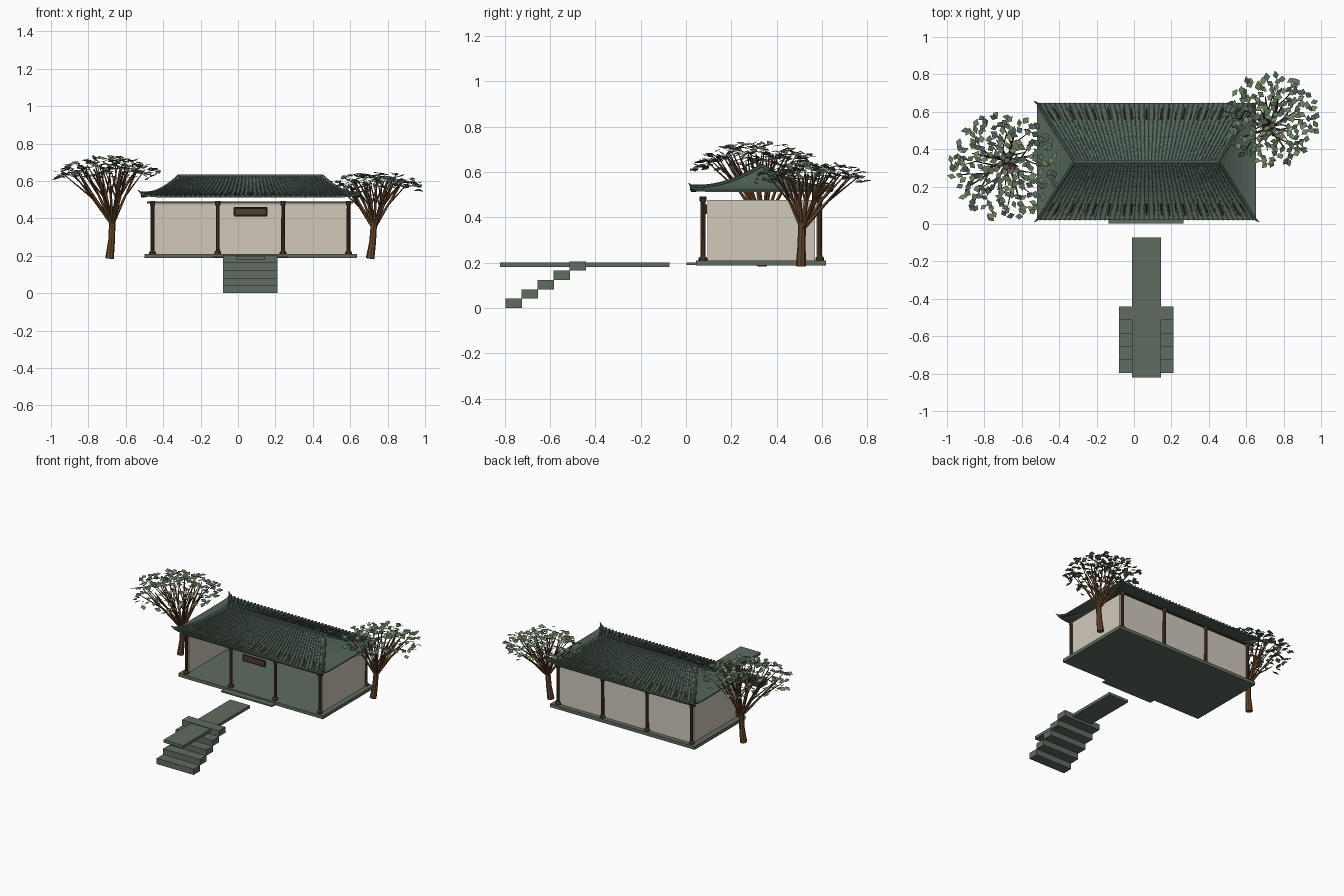
import bpy, bmesh, math, random
from mathutils import Vector, Matrix

if "Cube" in bpy.data.objects:
    bpy.data.objects.remove(bpy.data.objects["Cube"])

random.seed(4)


def mat(name, rgb):
    m = bpy.data.materials.new(name)
    m.diffuse_color = (*rgb, 1)
    m.use_nodes = True
    m.node_tree.nodes["Principled BSDF"].inputs["Base Color"].default_value = m.diffuse_color
    return m


STONE = mat("green_stone", (0.118, 0.15, 0.118))
TILE = mat("roof_tile", (0.088, 0.13, 0.102))
PLASTER = mat("cream_plaster", (0.64, 0.59, 0.50))
WOOD = mat("dark_wood", (0.088, 0.045, 0.024))
PANEL = mat("plaque_wood", (0.07, 0.05, 0.033))
BARK = mat("bark", (0.14, 0.067, 0.028))
LEAF_A = mat("leaf_olive", (0.16, 0.215, 0.115))
LEAF_B = mat("leaf_grey_green", (0.095, 0.14, 0.115))


def finish(bm, name, mats, fix=True):
    if fix:
        bmesh.ops.recalc_face_normals(bm, faces=bm.faces)
    me = bpy.data.meshes.new(name)
    bm.to_mesh(me)
    bm.free()
    for m in mats:
        me.materials.append(m)
    ob = bpy.data.objects.new(name, me)
    bpy.context.collection.objects.link(ob)
    return ob


def box(name, m, x0, x1, y0, y1, z0, z1):
    bm = bmesh.new()
    bmesh.ops.create_cube(bm, size=1, matrix=Matrix.Translation(
        ((x0 + x1) / 2, (y0 + y1) / 2, (z0 + z1) / 2)) @ Matrix.Diagonal((x1 - x0, y1 - y0, z1 - z0, 1)))
    return finish(bm, name, [m])


def tube(bm, pts, radii, sides=6):
    """Capped tube through points, added to a bmesh."""
    pts = [Vector(p) for p in pts]
    rings = []
    for i, p in enumerate(pts):
        d = (pts[min(i + 1, len(pts) - 1)] - pts[max(i - 1, 0)]).normalized()
        ref = Vector((1, 0, 0)) if abs(d.x) < 0.8 else Vector((0, 0, 1))
        u = d.cross(ref).normalized()
        v = d.cross(u)
        rings.append([bm.verts.new(p + radii[i] * (u * math.cos(a) + v * math.sin(a)))
                      for a in (2 * math.pi * k / sides for k in range(sides))])
    for r, s in zip(rings, rings[1:]):
        for k in range(sides):
            bm.faces.new((r[k], r[(k + 1) % sides], s[(k + 1) % sides], s[k]))
    bm.faces.new(rings[0])
    bm.faces.new(rings[-1])


CX, CY = 0.067, 0.334          # hall centre

# Steps, walkway, platform
for i in range(5):
    y = -0.797 + 0.0708 * i
    box(f"step_{i + 1}", STONE, -0.08, 0.21, y, y + 0.073, 0.041 * i, 0.041 * i + 0.041)
box("walkway", STONE, -0.01, 0.145, -0.82, -0.073, 0.18, 0.2)
box("platform", STONE, -0.50, 0.635, 0.045, 0.617, 0.187, 0.21)
box("porch_step", STONE, -0.135, 0.265, 0.003, 0.05, 0.19, 0.2)

# Walls: back and two sides, front left open
box("back_wall", PLASTER, -0.455, 0.593, 0.575, 0.585, 0.21, 0.475)
box("left_wall", PLASTER, -0.46, -0.45, 0.095, 0.57, 0.21, 0.475)
box("right_wall", PLASTER, 0.588, 0.598, 0.095, 0.57, 0.21, 0.475)

# Columns with turned base and cap
for row, y in (("front", 0.075), ("back", 0.59)):
    for i, x in enumerate((-0.457, -0.108, 0.241, 0.591)):
        bm = bmesh.new()
        prof = ((0.21, .019), (0.22, .019), (0.228, .011), (0.465, .010), (0.472, .015), (0.492, .015))
        tube(bm, [(x, y, z) for z, r in prof], [r for z, r in prof], 10)
        finish(bm, f"{row}_column_{i + 1}", [WOOD])
    box(f"{row}_beam", WOOD, -0.487, 0.615, y - 0.006, y + 0.006, 0.48, 0.49)

# Plaque with raised frame, leaning forward slightly
plaque = box("plaque", PANEL, -0.02, 0.155, 0.085, 0.092, 0.415, 0.457)
bm = bmesh.new()
c = [(-0.02, .083, .415), (0.155, .083, .415), (0.155, .083, .457), (-0.02, .083, .457)]
for a, b in zip(c, c[1:] + c[:1]):
    tube(bm, [a, b], [.004, .004], 4)
finish(bm, "plaque_frame", [WOOD])


# Roof: t runs eave to ridge, s runs -1..1 along the slope
def height(t):
    return 0.52 + 0.105 * t ** 1.8


def slope(side, s, t, up=0.0):
    """Point on a long slope; side is -1 front, 1 back."""
    w = 0.586 + (0.383 - 0.586) * t
    lift = 0.015 * abs(s) ** 14 * (1 - t) ** 3
    return Vector((CX + s * w, CY + side * 0.313 * (1 - t), height(t) + lift + up))


def hip(side, s, t):
    """Point on an end slope; side is -1 left, 1 right."""
    p = slope(1, side, t)
    lift = 0.015 * (1 - t) ** 3 * (1 - abs(s) ** 14)
    return Vector((p.x, CY + s * 0.313 * (1 - t), p.z - lift))


def sheet(name, f, nu):
    bm = bmesh.new()
    nt = 10
    g = [[bm.verts.new(f(2 * i / nu - 1, j / nt)) for i in range(nu + 1)] for j in range(nt + 1)]
    for j in range(nt):
        for i in range(nu):
            bm.faces.new((g[j][i], g[j][i + 1], g[j + 1][i + 1], g[j + 1][i]))
    bmesh.ops.remove_doubles(bm, verts=bm.verts, dist=1e-5)
    bmesh.ops.recalc_face_normals(bm, faces=bm.faces)
    if sum(f.normal.z for f in bm.faces) < 0:
        bmesh.ops.reverse_faces(bm, faces=bm.faces)
    ob = finish(bm, name, [TILE], fix=False)
    mod = ob.modifiers.new("thickness", "SOLIDIFY")
    mod.thickness = 0.009
    mod.offset = -1


for side, tag in ((-1, "front"), (1, "back")):
    sheet(f"{tag}_roof_slope", lambda s, t: slope(side, s, t), 40)
    # Tile ribs: each tile tapers so courses read as small steps
    bm = bmesh.new()
    for k in range(44):
        s = (2 * k + 1) / 44 - 1
        pts, rad = [], []
        for j in range(12):
            pts += [slope(side, s, j / 12, .002), slope(side, s, (j + .92) / 12, .002)]
            rad += [.0068 - .0015 * j / 12, .0055 - .0015 * j / 12]
        tube(bm, pts, rad, 6)
    finish(bm, f"{tag}_tile_ribs", [TILE])
    # Straight rafter ends showing through the curved eaves
    bm = bmesh.new()
    for k in range(27):
        s = (2 * k + 1) / 27 - 1
        tube(bm, [slope(side, s * .98, 0.05, -.006), slope(side, s * .98, 0.28, .008)], [.0045] * 2, 4)
    finish(bm, f"{tag}_rafters", [WOOD])

for side, tag in ((-1, "left"), (1, "right")):
    sheet(f"{tag}_roof_end", lambda s, t: hip(side, s, t), 16)
    # Hip ridges with upturned tips
    for fb, ft in ((-1, "front"), (1, "back")):
        bm = bmesh.new()
        pts = [slope(fb, side, 1 - j / 10, .003) for j in range(11)]
        pts.append(pts[-1] + Vector((side * .014, fb * .009, .012)))
        tube(bm, pts, [.008] * 10 + [.006, .002], 6)
        finish(bm, f"{tag}_{ft}_hip_ridge", [TILE])
box("main_ridge", TILE, CX - 0.385, CX + 0.385, CY - 0.008, CY + 0.008, 0.612, 0.635)


# Trees: leaning trunk, fanned branches, shallow dome of diamond leaves
def tree(tag, base, fork, centre, R, ztop, drop, thick, count):
    base, fork = Vector(base), Vector(fork)

    def canopy(r, a, depth):
        return Vector((centre[0] + R * r * math.cos(a), centre[1] + R * r * math.sin(a),
                       ztop - drop * r * r - depth))
    bm = bmesh.new()
    mid = base.lerp(fork, .5) + Vector((.004, 0, 0))
    tube(bm, [base, mid, fork, fork + Vector((0, 0, .04))], [.023, .018, .017, .010], 8)
    finish(bm, f"{tag}_trunk", [BARK])
    bm = bmesh.new()
    for k in range(13):
        a = 2.4 * k
        end = canopy(.25 + .5 * k / 13, a, thick * .8)
        bend = fork.lerp(end, .5) + Vector((0, 0, -.006))
        tube(bm, [fork - Vector((0, 0, .02)), bend, end], [.010, .0065, .003], 5)
        for da in (-.35, .35):
            tube(bm, [bend, canopy(.35 + .5 * k / 13, a + da, thick * .6)], [.005, .002], 4)
    finish(bm, f"{tag}_branches", [BARK])
    bm = bmesh.new()
    for k in range(count):
        r = math.sqrt((k + .5) / count) * .94
        p = canopy(r, 2.39996 * k + random.uniform(-.2, .2), random.random() * thick)
        M = (Matrix.Translation(p) @ Matrix.Rotation(random.uniform(0, 6.28), 4, 'Z')
             @ Matrix.Rotation(random.uniform(-.5, .5), 4, 'X')
             @ Matrix.Rotation(random.uniform(-.4, .4), 4, 'Y'))
        L, W = random.uniform(.02, .027), random.uniform(.014, .019)
        f = bm.faces.new([bm.verts.new(M @ Vector(v)) for v in
                          ((-L, 0, 0), (0, -W, .003), (L, 0, 0), (0, W, .003))])
        f.material_index = int(random.random() < .5)
    finish(bm, f"{tag}_leaves", [LEAF_A, LEAF_B], fix=False)


tree("left_tree", (-0.687, 0.335, 0.185), (-0.672, 0.34, 0.385),
     (-0.697, 0.308), 0.305, 0.735, 0.085, 0.06, 210)
tree("right_tree", (0.706, 0.507, 0.185), (0.726, 0.512, 0.365),
     (0.735, 0.557), 0.265, 0.648, 0.06, 0.055, 175)
